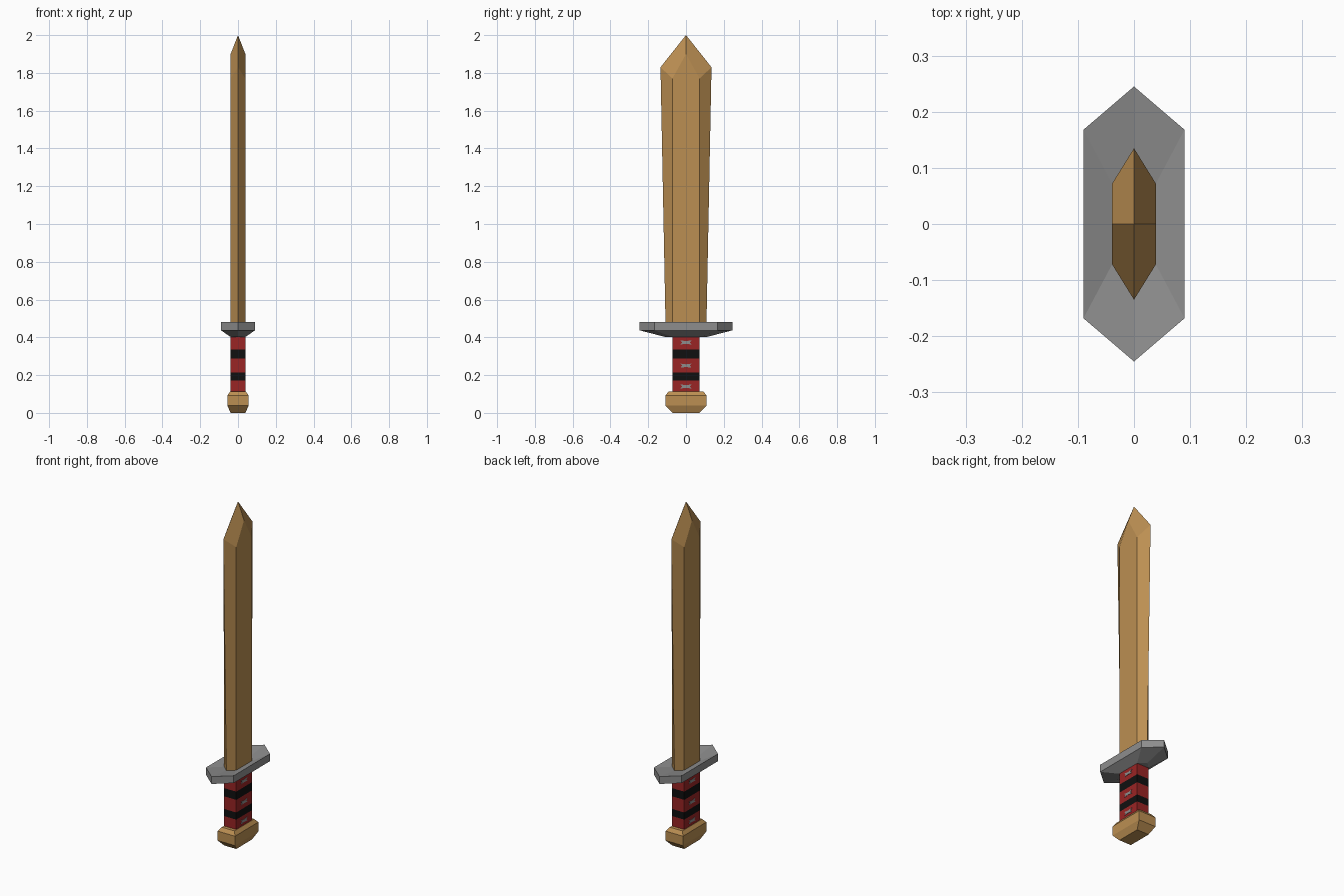
import bpy

if "Cube" in bpy.data.objects:
    bpy.data.objects.remove(bpy.data.objects["Cube"])


def material(name, rgb):
    m = bpy.data.materials.new(name)
    m.diffuse_color = (*rgb, 1)
    m.use_nodes = True
    m.node_tree.nodes["Principled BSDF"].inputs["Base Color"].default_value = m.diffuse_color
    return m


TAN = material("tan wood", (0.50, 0.275, 0.085))
GREY = material("grey metal", (0.27, 0.27, 0.27))
RED = material("red grip", (0.32, 0.018, 0.018))
BLACK = material("black band", (0.005, 0.005, 0.005))


def make(name, verts, faces, *mats):
    me = bpy.data.meshes.new(name)
    me.from_pydata(verts, [], faces)
    for m in mats:
        me.materials.append(m)
    ob = bpy.data.objects.new(name, me)
    bpy.context.collection.objects.link(ob)
    return ob


def hexagon(w, k, h, z):
    """Six points, counter-clockwise: flat sides at x = +-w, points at y = +-h."""
    return [(w, -k, z), (w, k, z), (0, h, z), (-w, k, z), (-w, -k, z), (0, -h, z)]


def rect(w, k, z):
    return [(w, -k, z), (w, k, z), (-w, k, z), (-w, -k, z)]


def loft(name, rings, *mats):
    """Join matching rings from bottom to top and cap both ends."""
    n = len(rings[0])
    faces = [tuple(reversed(range(n)))]
    for r in range(len(rings) - 1):
        a, b = r * n, (r + 1) * n
        faces += [(a + i, a + (i + 1) % n, b + (i + 1) % n, b + i) for i in range(n)]
    faces.append(tuple(range((len(rings) - 1) * n, len(rings) * n)))
    return make(name, sum(rings, []), faces, *mats)


# Blade: flaring hexagonal bar with a faceted point
W, K = 0.039, 0.072
top = [(x, y, 1.83 if x == 0 else 1.77) for x, y, z in hexagon(W, K, 0.135, 0)]
verts = hexagon(W, K, 0.108, 0.455) + top + [(W, 0, 1.9), (-W, 0, 1.9), (0, 0, 2.0)]
make("blade", verts, [
    (5, 4, 3, 2, 1, 0),
    (0, 1, 7, 12, 6), (3, 4, 10, 13, 9),
    (1, 2, 8, 7), (2, 3, 9, 8), (4, 5, 11, 10), (5, 0, 6, 11),
    (12, 7, 8, 14), (8, 9, 13, 14), (13, 10, 11, 14), (11, 6, 12, 14)], TAN)

# Guard: hexagonal plate, tapered below and slightly dished on top
loft("guard", [hexagon(W, K, 0.11, 0.402), hexagon(0.09, 0.168, 0.245, 0.437),
               hexagon(0.09, 0.168, 0.245, 0.48), hexagon(W, K, 0.1, 0.462)], GREY)

# Grip: box cut into red and black bands by height
levels = [0.11, 0.172, 0.214, 0.288, 0.336, 0.405]
grip = loft("grip", [rect(W, K, z) for z in levels], RED, BLACK)
for p in grip.data.polygons:
    if 0.172 < p.center.z < 0.214 or 0.288 < p.center.z < 0.336:
        p.material_index = 1

# Pommel: chamfered block
loft("pommel", [rect(W, K, 0), rect(0.056, 0.108, 0.038),
                rect(0.056, 0.108, 0.093), rect(0.041, 0.092, 0.114)], TAN)

# Grip studs: thin pinched plates on both flat sides
outline = [(-0.03, -0.011), (0, -0.007), (0.03, -0.011), (0.02, 0),
           (0.03, 0.011), (0, 0.007), (-0.03, 0.011), (-0.02, 0)]
for side, label in ((1, "right"), (-1, "left")):
    for i, zc in enumerate((0.14, 0.25, 0.373)):
        rings = [[(side * x, side * y, zc + z) for y, z in outline]
                 for x in (W - 0.002, W + 0.002)]
        loft(f"grip_stud_{label}_{i + 1}", rings, GREY)
